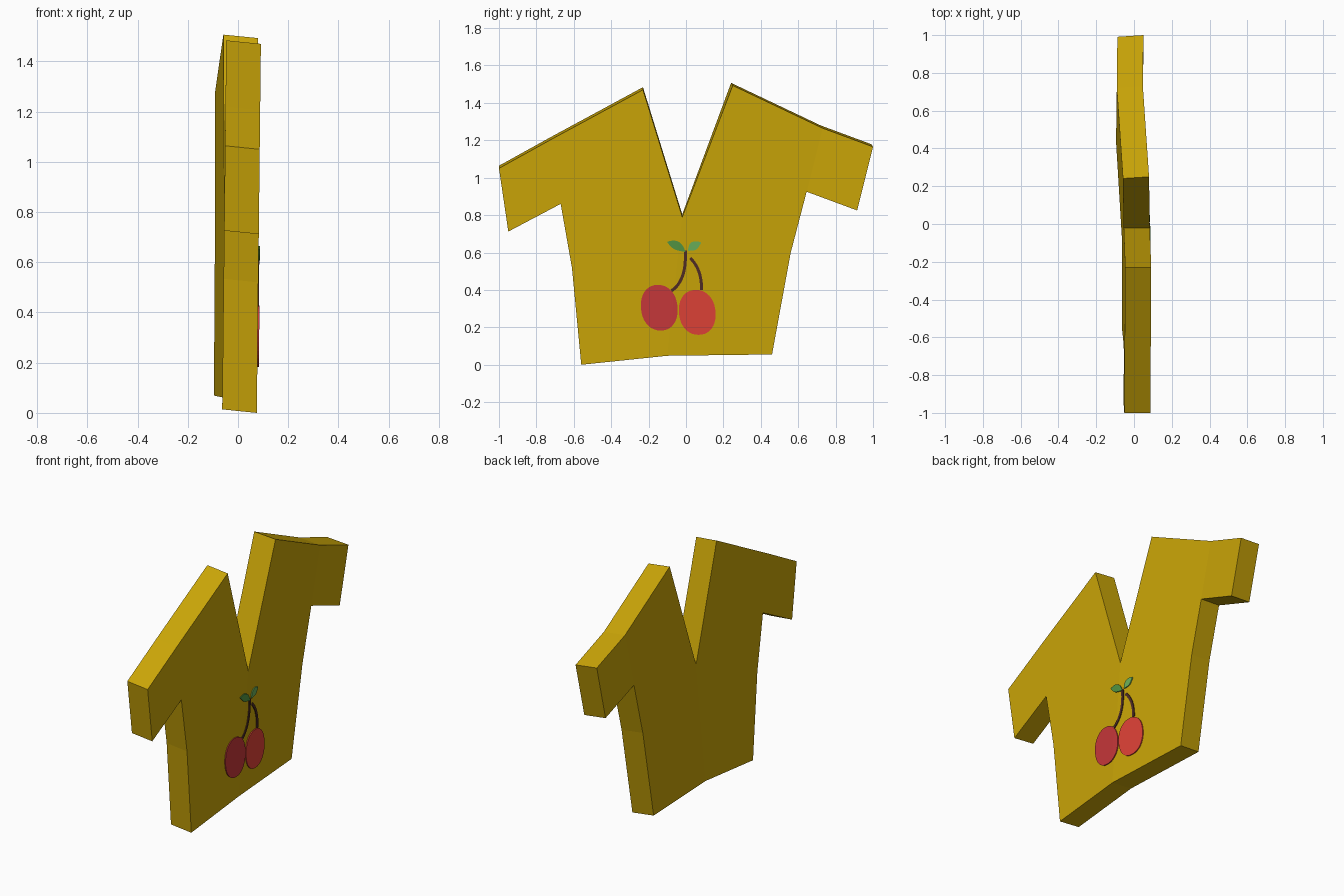
import bpy, bmesh, math

if "Cube" in bpy.data.objects:
    bpy.data.objects.remove(bpy.data.objects["Cube"])

def material(name, rgb):
    m = bpy.data.materials.new(name)
    m.diffuse_color = (*[(c / 255) ** 2.2 for c in rgb], 1)
    m.use_nodes = True
    m.node_tree.nodes["Principled BSDF"].inputs["Base Color"].default_value = m.diffuse_color
    return m

def fold_y(z):
    # y of the slanted centre fold
    return -0.02 - 0.107 * (0.8 - z)

def surface_x(y, z):
    # front cloth surface: slight lean, right half bent backwards
    x = 0.075 + 0.011 * z - 0.06 * max(0, y - fold_y(z))
    return max(x, 0.05) if y > 0.9 else x

def finish(bm, name, mat):
    bmesh.ops.recalc_face_normals(bm, faces=bm.faces)
    me = bpy.data.meshes.new(name)
    bm.to_mesh(me)
    bm.free()
    me.materials.append(mat)
    ob = bpy.data.objects.new(name, me)
    bpy.context.collection.objects.link(ob)
    return ob

# Shirt: panels on the folded surface, thickened backwards
outline = [(-0.02, 0.79), (-0.23, 1.47), (-0.72, 1.205), (-1.0, 1.05), (-0.95, 0.712),
           (-0.67, 0.86), (-0.61, 0.52), (-0.56, 0.0), (-0.1, 0.048), (0.46, 0.055),
           (0.56, 0.6), (0.645, 0.925), (0.915, 0.825), (1.0, 1.165), (0.73, 1.265), (0.25, 1.493)]
panels = [(0, 1, 2, 5, 6), (2, 3, 4, 5), (0, 6, 7, 8),
          (0, 8, 9, 10), (0, 10, 11, 14, 15), (11, 12, 13, 14)]
bm = bmesh.new()
front = [bm.verts.new((surface_x(y, z), y, z)) for y, z in outline]
back = [bm.verts.new((v.co.x - 0.138, v.co.y - (0.009 if v.co.y > 0 else 0), v.co.z + 0.014))
        for v in front]
for p in panels:
    bm.faces.new([front[i] for i in p])
    bm.faces.new([back[i] for i in reversed(p)])
n = len(outline)
for i in range(n):
    j = (i + 1) % n
    bm.faces.new((front[i], back[i], back[j], front[j]))
finish(bm, "shirt", material("yellow_cloth", (200, 163, 16)))

def applique(name, pts, mat, lift=0.006):
    # thin flat patch that follows the shirt front
    bm = bmesh.new()
    rows = [[bm.verts.new((surface_x(y, z) + d, y, z)) for y, z in pts] for d in (lift, -0.006)]
    bm.faces.new(rows[0])
    bm.faces.new(rows[1][::-1])
    k = len(pts)
    for i in range(k):
        j = (i + 1) % k
        bm.faces.new((rows[0][i], rows[1][i], rows[1][j], rows[0][j]))
    bmesh.ops.triangulate(bm, faces=[f for f in bm.faces if len(f.verts) > 4])
    return finish(bm, name, mat)

def oval(cy, cz, ry, rz, shear):
    pts = []
    for i in range(40):
        a = 2 * math.pi * i / 40
        c, s = math.cos(a), math.sin(a)
        u = math.copysign(abs(c) ** 0.92, c) * ry
        v = math.copysign(abs(s) ** 0.92, s) * rz
        pts.append((cy + u + shear * v, cz + v))
    return pts

def bezier(p, t):
    a, b, c = (1 - t) ** 2, 2 * t * (1 - t), t * t
    return [a * p[0][k] + b * p[1][k] + c * p[2][k] for k in (0, 1)]

def strip(ctrl, width, steps=12):
    # ribbon outline along a curve; width is a function of t
    left, right = [], []
    for i in range(steps + 1):
        t = i / steps
        y, z = bezier(ctrl, t)
        y0, z0 = bezier(ctrl, t - 0.01)
        y1, z1 = bezier(ctrl, t + 0.01)
        L = math.hypot(y1 - y0, z1 - z0)
        ny, nz = -(z1 - z0) / L * width(t), (y1 - y0) / L * width(t)
        left.append((y + ny, z + nz))
        right.append((y - ny, z - nz))
    return left + right[::-1]

# Cherries
applique("left_cherry", oval(-0.143, 0.305, 0.098, 0.122, -0.06), material("dark_red", (196, 58, 60)))
applique("right_cherry", oval(0.06, 0.28, 0.098, 0.12, -0.06), material("bright_red", (222, 68, 58)))

# Stems
brown = material("stem_brown", (80, 48, 42))
applique("left_stem", strip([(-0.078, 0.395), (0.005, 0.45), (-0.004, 0.61)], lambda t: 0.008), brown, 0.005)
applique("right_stem", strip([(0.083, 0.40), (0.085, 0.51), (0.023, 0.57)], lambda t: 0.008), brown, 0.005)

# Leaves
leaf = lambda t: 0.002 + 0.021 * math.sin(math.pi * t)
applique("left_leaf", strip([(-0.1, 0.655), (-0.05, 0.645), (-0.005, 0.605)], leaf),
         material("leaf_green", (82, 146, 68)))
applique("right_leaf", strip([(0.012, 0.61), (0.04, 0.64), (0.08, 0.652)], leaf),
         material("light_green", (106, 174, 90)))
